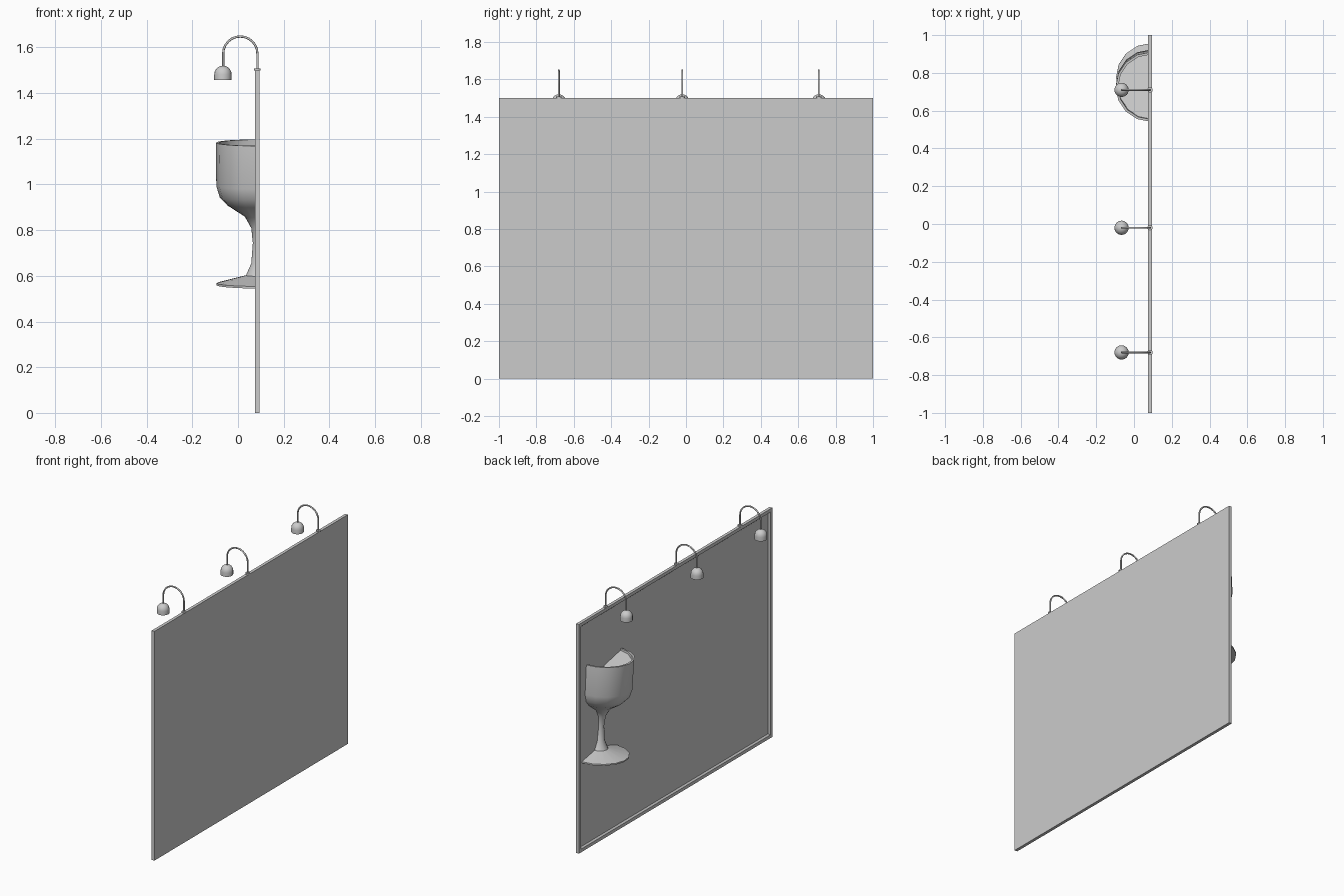
import bpy, bmesh, math
from math import pi, sin, cos

cube = bpy.data.objects.get("Cube")
if cube:
    bpy.data.objects.remove(cube, do_unlink=True)

grey = bpy.data.materials.new("plain grey")
grey.use_nodes = True
colour = (0.6, 0.6, 0.6, 1)
grey.diffuse_color = colour
grey.node_tree.nodes["Principled BSDF"].inputs["Base Color"].default_value = colour


def finish(bm, name, smooth=True):
    bmesh.ops.recalc_face_normals(bm, faces=bm.faces)
    mesh = bpy.data.meshes.new(name)
    bm.to_mesh(mesh)
    bm.free()
    mesh.materials.append(grey)
    obj = bpy.data.objects.new(name, mesh)
    bpy.context.collection.objects.link(obj)
    if smooth:
        bpy.ops.object.select_all(action='DESELECT')
        obj.select_set(True)
        bpy.context.view_layer.objects.active = obj
        bpy.ops.object.shade_smooth_by_angle(angle=math.radians(40))
    return obj


def lathe(name, profile, steps, start=0, sweep=2 * pi):
    """Turn a radius/height profile about z."""
    bm = bmesh.new()
    verts = [bm.verts.new((r * cos(start), r * sin(start), z)) for r, z in profile]
    edges = [bm.edges.new(pair) for pair in zip(verts, verts[1:])]
    bmesh.ops.spin(bm, geom=verts + edges, cent=(0, 0, 0), axis=(0, 0, 1),
                   angle=sweep, steps=steps)
    bmesh.ops.remove_doubles(bm, verts=bm.verts, dist=0.0001)
    return finish(bm, name)


# Upright board with a raised frame on its -x side
bm = bmesh.new()
bmesh.ops.create_cube(bm, size=1)
for v in bm.verts:
    v.co = (0.085 + v.co.x * 0.02, v.co.y * 2, 0.75 + v.co.z * 1.5)
bm.normal_update()
face = [f for f in bm.faces if f.normal.x < -0.9]
bmesh.ops.inset_region(bm, faces=face, thickness=0.03)
bmesh.ops.inset_region(bm, faces=face, thickness=0.012, depth=-0.01)
finish(bm, "framed_board", smooth=False)

# Half goblet leaning against the board
place, lean = (0.088, 0.775, 0.555), math.radians(4.5)
profile = [(0, 0), (0.183, 0.004), (0.183, 0.013), (0.053, 0.047), (0.03, 0.1),
           (0.023, 0.19), (0.03, 0.255), (0.058, 0.305), (0.135, 0.355),
           (0.168, 0.39), (0.183, 0.44), (0.185, 0.63), (0.172, 0.63),
           (0.17, 0.44), (0.13, 0.375), (0, 0.34)]
goblet = lathe("half_goblet", profile, 8, pi / 2, pi)

# Tilted drink surface in the goblet
bm = bmesh.new()
rim = []
for i in range(9):
    a = pi / 2 + pi * i / 8
    y = 0.171 * sin(a)
    rim.append(bm.verts.new((0.171 * cos(a), y, 0.57 - 0.29 * y)))
bm.faces.new(rim)
drink = finish(bm, "drink_surface", smooth=False)
for obj in (goblet, drink):
    obj.location = place
    obj.rotation_euler.x = lean

# Three gooseneck lamps along the top edge
dome = [(0, 0), (0.038, 0), (0.038, 0.025)]
dome += [(0.038 * cos(t * pi / 10), 0.025 + 0.038 * sin(t * pi / 10)) for t in range(1, 5)]
dome.append((0, 0.063))
for label, y in (("back", 0.71), ("middle", -0.02), ("front", -0.68)):
    shade = lathe(label + "_lamp_shade", dome, 16)
    shade.location = (-0.066, y, 1.457)
    mount = lathe(label + "_lamp_mount", [(0, 0), (0.014, 0), (0.014, 0.008), (0, 0.008)], 12)
    mount.location = (0.085, y, 1.5)

    path = [(0.085, 1.5)]
    path += [(0.01 + 0.075 * cos(pi * i / 12), 1.573 + 0.075 * sin(pi * i / 12))
             for i in range(13)]
    path.append((-0.065, 1.51))
    curve = bpy.data.curves.new(label + "_lamp_arm", 'CURVE')
    curve.dimensions = '3D'
    curve.bevel_depth = 0.005
    curve.bevel_resolution = 2
    spline = curve.splines.new('POLY')
    spline.points.add(len(path) - 1)
    for point, (x, z) in zip(spline.points, path):
        point.co = (x, y, z, 1)
    spline.use_smooth = True
    curve.materials.append(grey)
    bpy.context.collection.objects.link(bpy.data.objects.new(label + "_lamp_arm", curve))
